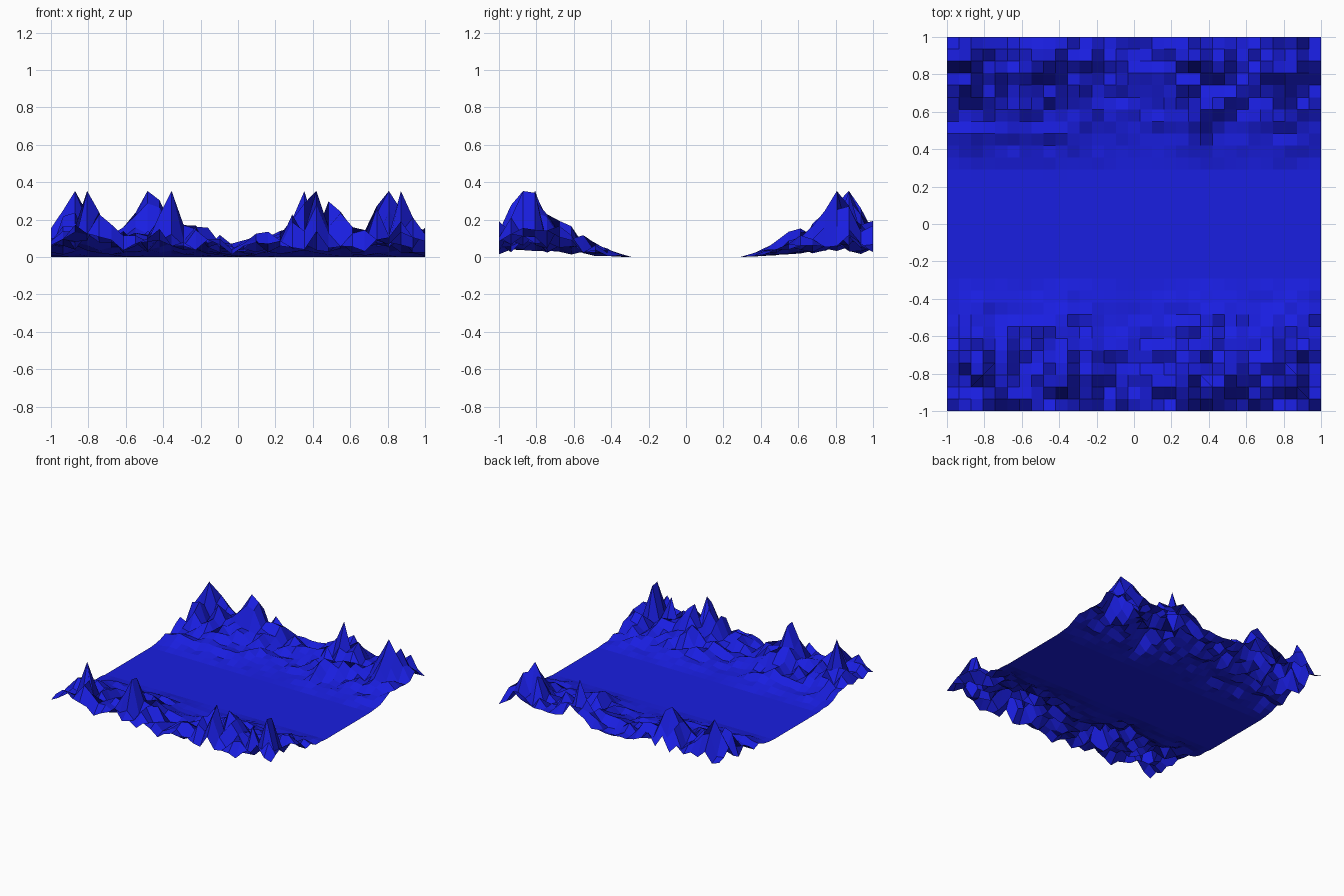
import bpy, bmesh, random

if "Cube" in bpy.data.objects:
    bpy.data.objects.remove(bpy.data.objects["Cube"])

random.seed(11)
N = 31                      # cells per side

# Crest height along x for each ridge, and the cross-valley profile over |y|
REAR = [(-1, .19), (-.87, .353), (-.7, .2), (-.484, .353), (-.35, .26), (-.2, .17),
        (0, .08), (.2, .15), (.355, .353), (.5, .22), (.62, .14), (.806, .353), (1, .18)]
FRONT = [(-1, .18), (-.806, .353), (-.62, .16), (-.5, .21), (-.355, .353), (-.2, .2),
         (0, .08), (.2, .18), (.419, .353), (.65, .2), (.871, .353), (1, .19)]
SLOPE = [(0, 0), (.29, 0), (.355, .06), (.42, .14), (.484, .25), (.55, .4), (.61, .5),
         (.68, .62), (.74, .8), (.806, 1), (.87, 1), (.935, .8), (1, .62)]
# Summits as grid column and row
PEAKS = {(2, 29), (8, 29), (21, 29), (28, 28), (3, 3), (10, 2), (22, 2), (29, 2)}


def interp(table, t):
    for (a, va), (b, vb) in zip(table, table[1:]):
        if t <= b:
            return va + (vb - va) * (t - a) / (b - a)
    return table[-1][1]


def height(i, j):
    x, y = -1 + 2 * i / N, -1 + 2 * j / N
    if (i, j) in PEAKS:
        return .353
    rough = random.uniform(.2, 1)
    return interp(REAR if y > 0 else FRONT, x) * interp(SLOPE, abs(y)) * rough


# Terrain sheet: flat valley floor between two jagged ridges
bm = bmesh.new()
grid = [[bm.verts.new((-1 + 2 * i / N, -1 + 2 * j / N, height(i, j)))
         for i in range(N + 1)] for j in range(N + 1)]
for j in range(N):
    for i in range(N):
        bm.faces.new((grid[j][i], grid[j][i + 1], grid[j + 1][i + 1], grid[j + 1][i]))
mesh = bpy.data.meshes.new("mountain_valley")
bm.to_mesh(mesh)
bm.free()
terrain = bpy.data.objects.new("mountain_valley", mesh)
bpy.context.collection.objects.link(terrain)

# Blue surface
blue = bpy.data.materials.new("blue")
blue.diffuse_color = (.01, .013, .75, 1)
blue.use_nodes = True
blue.node_tree.nodes["Principled BSDF"].inputs["Base Color"].default_value = blue.diffuse_color
mesh.materials.append(blue)
